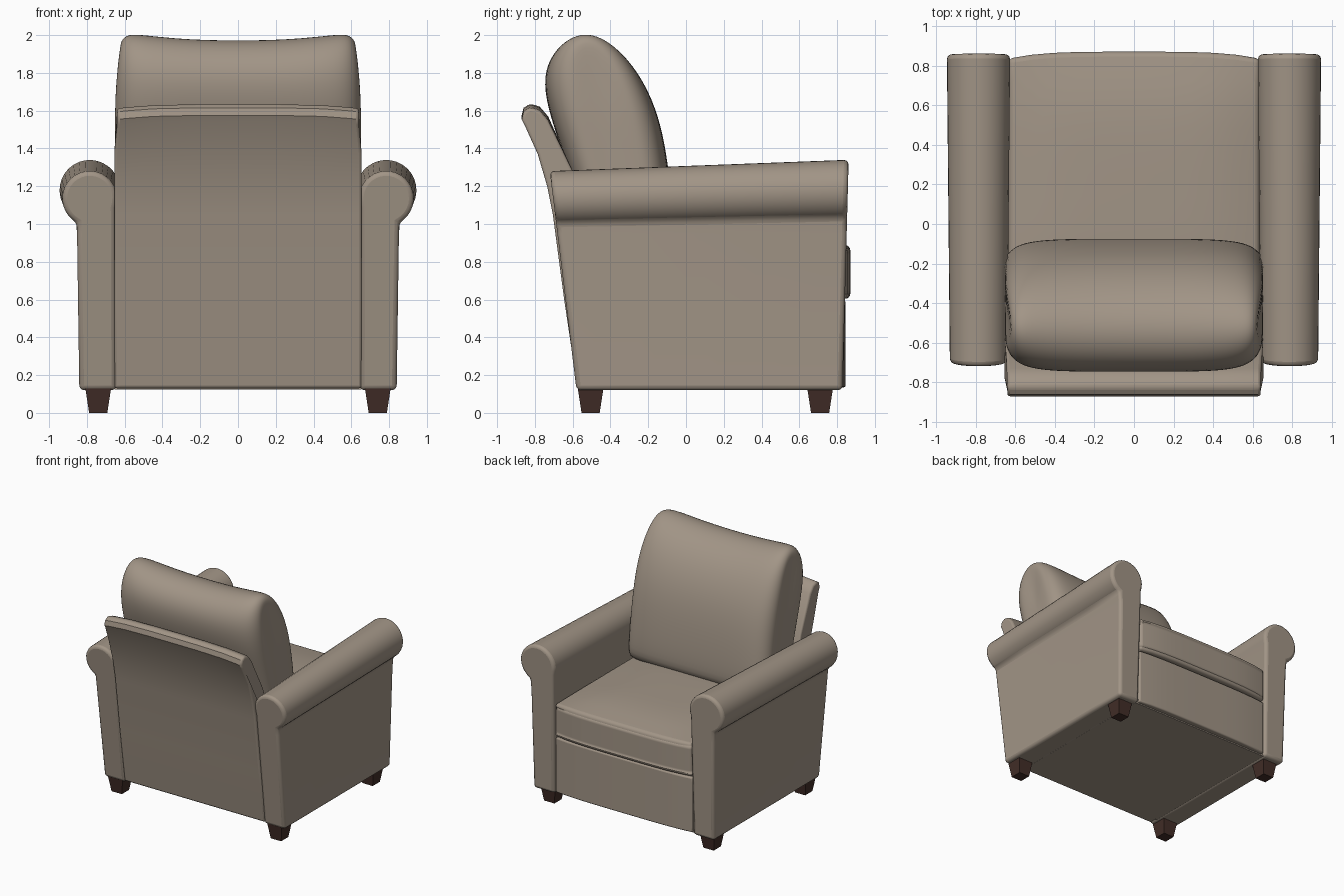
import bpy, bmesh
from math import sin, cos, radians

cube = bpy.data.objects.get("Cube")
if cube:
    bpy.data.objects.remove(cube, do_unlink=True)


def material(name, rgb):
    m = bpy.data.materials.new(name)
    m.use_nodes = True
    m.diffuse_color = (*rgb, 1)
    bsdf = m.node_tree.nodes["Principled BSDF"]
    bsdf.inputs["Base Color"].default_value = (*rgb, 1)
    bsdf.inputs["Roughness"].default_value = 0.8
    return m


fabric = material("taupe upholstery", (0.36, 0.30, 0.24))
wood = material("dark brown wood", (0.055, 0.027, 0.021))


def finish(name, bm, mat, bevel=0, segments=3, subsurf=0, smooth=True):
    """Turn a bmesh into a shaded object with its modifiers."""
    bmesh.ops.recalc_face_normals(bm, faces=bm.faces)
    mesh = bpy.data.meshes.new(name)
    bm.to_mesh(mesh)
    bm.free()
    mesh.materials.append(mat)
    ob = bpy.data.objects.new(name, mesh)
    bpy.context.collection.objects.link(ob)
    for p in mesh.polygons:
        p.use_smooth = smooth
    if bevel:
        mod = ob.modifiers.new("Soft edges", "BEVEL")
        mod.width, mod.segments = bevel, segments
        mod.limit_method, mod.angle_limit = "ANGLE", radians(45)
    if subsurf:
        mod = ob.modifiers.new("Smooth", "SUBSURF")
        mod.levels = mod.render_levels = subsurf
    if smooth and not subsurf:
        bpy.ops.object.select_all(action="DESELECT")
        ob.select_set(True)
        bpy.context.view_layer.objects.active = ob
        bpy.ops.object.shade_smooth_by_angle(angle=radians(40))
    return ob


def loft(sections):
    """Skin a row of closed sections and cap both ends."""
    bm = bmesh.new()
    rings = [[bm.verts.new(p) for p in s] for s in sections]
    n = len(rings[0])
    for a, b in zip(rings, rings[1:]):
        for i in range(n):
            j = (i + 1) % n
            bm.faces.new((a[i], a[j], b[j], b[i]))
    bm.faces.new(rings[0])
    bm.faces.new(rings[-1])
    return bm


def box(x, y0, y1, z0, z1, crown=0, bulge=0, cuts=10):
    """Padded block: crown lifts the top, bulge pushes out the front."""
    bm = bmesh.new()
    bmesh.ops.create_cube(bm, size=2)
    if cuts:
        bmesh.ops.subdivide_edges(bm, edges=bm.edges, cuts=cuts, use_grid_fill=True)
    for v in bm.verts:
        u, w, h = v.co
        v.co.x = x * u
        v.co.y = (y0 + y1) / 2 + (y1 - y0) / 2 * w
        v.co.z = (z0 + z1) / 2 + (z1 - z0) / 2 * h
        if h > 0.99:
            v.co.z += crown * (1 - u ** 4) * (1 - w ** 4)
        if w > 0.99:
            v.co.y += bulge * (1 - u ** 4)
    return bm


# Rolled arms: a panel that swells into a tapering roll
def arm_section(t, side):
    radius, zc = 0.145 + 0.015 * t, 1.135 + 0.045 * t
    pts = [(0.645, 0.12), (0.84, 0.12), (0.852, 0.95)]
    for i in range(23):
        a = radians(-62 + 262 * i / 22)
        pts.append((0.785 + radius * cos(a), zc + radius * sin(a)))
    out = []
    for x, z in pts:
        back, front = -0.565 - 0.122 * z, 0.825 + 0.027 * z
        out.append((side * x, back + (front - back) * t, z))
    return out


for label, side in (("left", 1), ("right", -1)):
    bm = loft([arm_section(t, side) for t in (0, 0.25, 0.5, 0.75, 1)])
    finish(label + "_arm", bm, fabric, bevel=0.025)

# Seat frame, front panel and loose seat cushion
finish("seat_frame", box(0.655, -0.5, 0.8, 0.125, 0.6, cuts=0), fabric)
finish("front_panel", box(0.635, 0.7, 0.825, 0.135, 0.595, bulge=0.02), fabric, bevel=0.035)
finish("seat_cushion", box(0.635, -0.45, 0.835, 0.605, 0.885, crown=0.05, bulge=0.035),
       fabric, bevel=0.045, segments=4)

# Outer back: a leaning shell with a rolled top
back_profile = [(-0.45, 0.13), (-0.575, 0.13), (-0.645, 0.6), (-0.705, 1.05),
                (-0.735, 1.2), (-0.785, 1.37), (-0.855, 1.545), (-0.87, 1.575),
                (-0.86, 1.615), (-0.825, 1.637), (-0.775, 1.622), (-0.73, 1.57),
                (-0.59, 1.26), (-0.5, 0.9)]
sections = []
for x in (-1, -0.93, -0.7, -0.35, 0, 0.35, 0.7, 0.93, 1):
    sections.append([(x * (0.655 - 0.015 * (z > 1.4)), y,
                      z - 0.022 * x ** 4 * (z > 1.5)) for y, z in back_profile])
finish("outer_back", loft(sections), fabric, bevel=0.015)

# Back cushion: thick pillow that thins towards its sides, with raised corners
pillow_profile = [(-0.09, 0.87), (-0.07, 1.0), (-0.082, 1.2), (-0.11, 1.42),
                  (-0.16, 1.62), (-0.25, 1.8), (-0.37, 1.925), (-0.5, 1.98),
                  (-0.62, 1.965), (-0.71, 1.895), (-0.755, 1.78), (-0.735, 1.62),
                  (-0.66, 1.4), (-0.56, 1.1), (-0.48, 0.87)]
half = [(0.645, 0.42, -0.05), (0.638, 0.62, 0.0), (0.6, 0.82, 0.035),
        (0.52, 0.95, 0.03), (0.36, 1, 0.012), (0.15, 1, 0)]
stations = [(-x, k, e) for x, k, e in half] + half[::-1]
sections = []
for x, k, ear in stations:
    ring = []
    for y, z in pillow_profile:
        mid = -0.28 - 0.22 * (z - 0.87) / 1.1
        top = max(0, (z - 1.6) / 0.38)
        narrow = 1.015 - 0.045 * top * top
        ring.append((x * narrow, mid + (y - mid) * k, z + ear * top))
    sections.append(ring)
finish("back_cushion", loft(sections), fabric, subsurf=2)

# Tapered wooden feet
for row, yc in (("back", -0.505), ("front", 0.71)):
    for label, side in (("left", 1), ("right", -1)):
        rings = []
        for r, z in ((0.048, 0), (0.068, 0.13)):
            rings.append([(side * 0.74 + r * a, yc + r * b, z)
                          for a, b in ((-1, -1), (1, -1), (1, 1), (-1, 1))])
        finish(f"{row}_{label}_foot", loft(rings), wood, smooth=False)
